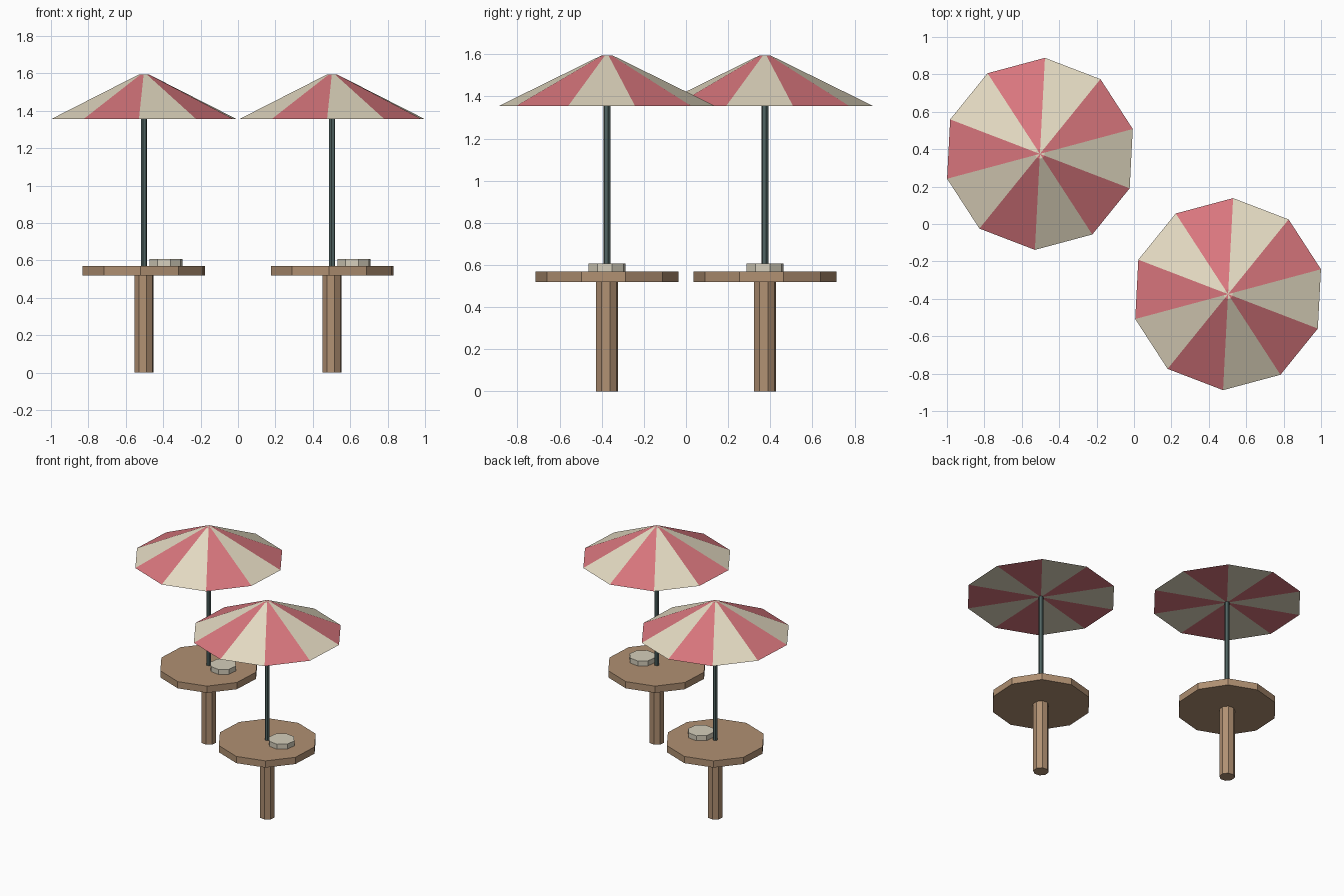
import bpy, bmesh, math
from mathutils import Vector

cube = bpy.data.objects.get("Cube")
if cube:
    bpy.data.objects.remove(cube, do_unlink=True)

TURN = math.radians(15)  # every part shares this rotation


def make_material(name, rgb):
    mat = bpy.data.materials.new(name)
    mat.use_nodes = True
    colour = (*rgb, 1.0)
    mat.diffuse_color = colour
    mat.node_tree.nodes["Principled BSDF"].inputs["Base Color"].default_value = colour
    return mat


cream = make_material("cream canvas", (0.775, 0.701, 0.539))
red = make_material("faded red canvas", (0.687, 0.181, 0.205))
wood = make_material("brown wood", (0.434, 0.279, 0.168))
metal = make_material("dark teal metal", (0.08, 0.127, 0.122))
stone = make_material("pale plate", (0.66, 0.615, 0.495))


def frustum(name, centre, z0, z1, r0, r1, sides, materials, fan=False):
    """Flat-sided solid; sectors cycle through the materials."""
    bm = bmesh.new()

    def ring(radius, z):
        return [bm.verts.new((radius * math.cos(TURN + math.tau * i / sides),
                              radius * math.sin(TURN + math.tau * i / sides), z))
                for i in range(sides)]

    low, high = ring(r0, z0), ring(r1, z1)
    if fan:
        low_mid, high_mid = bm.verts.new((0, 0, z0)), bm.verts.new((0, 0, z1))
    else:
        bm.faces.new(low[::-1])
        bm.faces.new(high)
    for i in range(sides):
        j = (i + 1) % sides
        faces = [bm.faces.new((low[i], low[j], high[j], high[i]))]
        if fan:
            faces.append(bm.faces.new((low[j], low[i], low_mid)))
            faces.append(bm.faces.new((high[i], high[j], high_mid)))
        for face in faces:
            face.material_index = i % len(materials)
    mesh = bpy.data.meshes.new(name)
    bm.to_mesh(mesh)
    bm.free()
    for mat in materials:
        mesh.materials.append(mat)
    obj = bpy.data.objects.new(name, mesh)
    obj.location = centre
    bpy.context.collection.objects.link(obj)
    return obj


# Two matching parasol tables set diagonally
for label, x, y in (("back", -0.503, 0.375), ("front", 0.503, -0.375)):
    c = Vector((x, y, 0))
    frustum(label + "_table_leg", c, 0, 0.52, 0.053, 0.053, 8, [wood])
    frustum(label + "_table_top", c, 0.52, 0.57, 0.339, 0.339, 10, [wood])
    frustum(label + "_plate", c + Vector((0.118, 0, 0)), 0.57, 0.607, 0.091, 0.091, 8, [stone])
    frustum(label + "_pole", c, 0.57, 1.37, 0.017, 0.017, 6, [metal])
    frustum(label + "_canopy", c, 1.355, 1.595, 0.514, 0.026, 10, [red, cream], fan=True)
